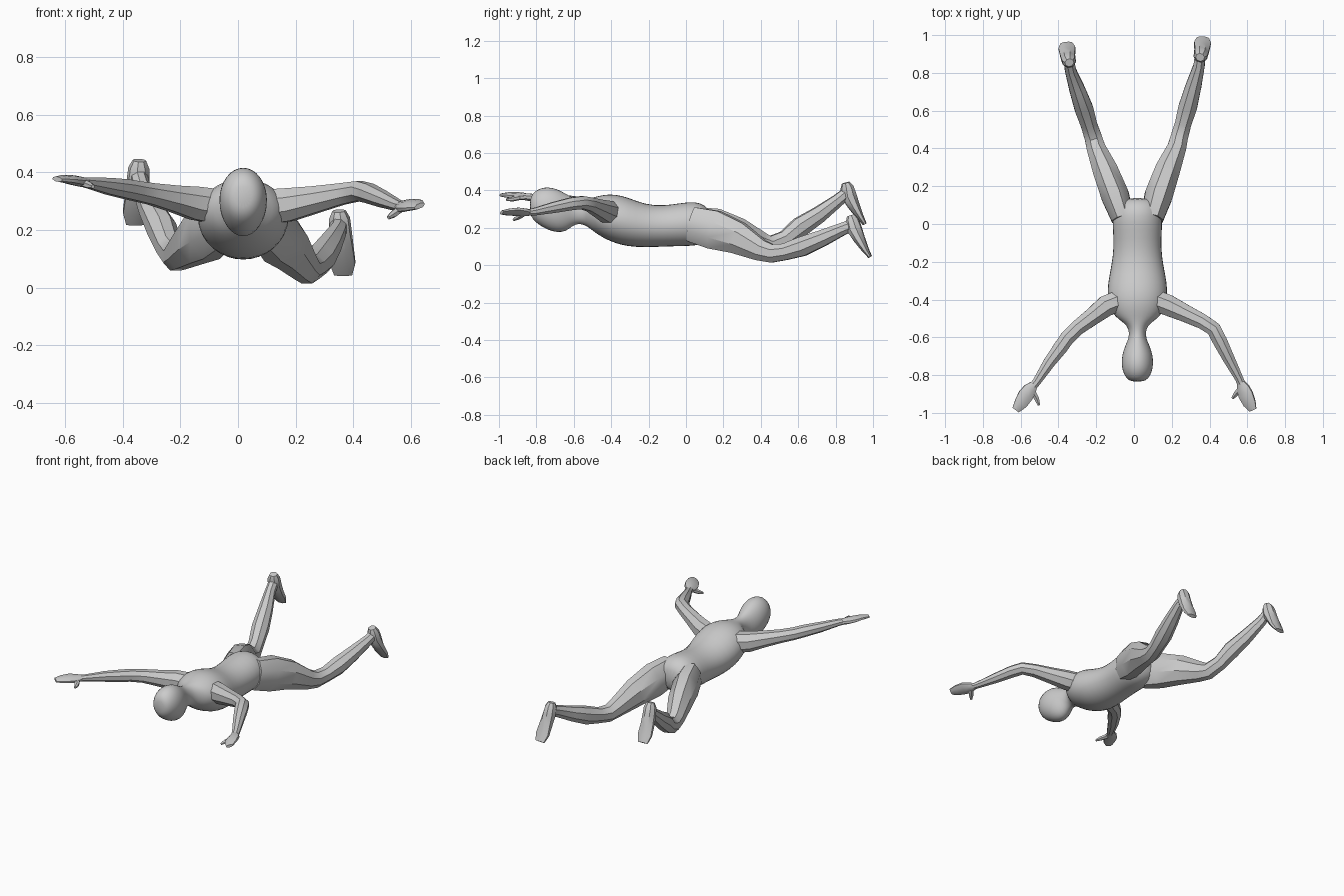
import bpy, bmesh, math
from mathutils import Vector


def loft(name, pts, radii, sides=8, tangent=None, up=(0, 0, 1), smooth=0, angle=35):
    """Skin elliptical rings placed along a path; radii are (sideways, upward)."""
    pts = [Vector(p) for p in pts]
    bm = bmesh.new()
    rings = []
    for i, (p, (ru, rv)) in enumerate(zip(pts, radii)):
        a, b = pts[max(i - 1, 0)], pts[min(i + 1, len(pts) - 1)]
        t = Vector(tangent) if tangent else (b - a).normalized()
        u = t.cross(Vector(up)).normalized()
        v = u.cross(t)
        ring = []
        for k in range(sides):
            ang = 2 * math.pi * (k + 0.5) / sides
            ring.append(bm.verts.new(p + u * ru * math.cos(ang) + v * rv * math.sin(ang)))
        rings.append(ring)
    for r, s in zip(rings, rings[1:]):
        for k in range(sides):
            j = (k + 1) % sides
            bm.faces.new((r[k], r[j], s[j], s[k]))
    bm.faces.new(rings[0])
    bm.faces.new(rings[-1])
    bmesh.ops.recalc_face_normals(bm, faces=bm.faces)
    me = bpy.data.meshes.new(name)
    bm.to_mesh(me)
    bm.free()
    ob = bpy.data.objects.new(name, me)
    bpy.context.collection.objects.link(ob)
    if smooth:
        ob.modifiers.new("smooth", 'SUBSURF').levels = smooth
        ob.modifiers["smooth"].render_levels = smooth
    bpy.ops.object.select_all(action='DESELECT')
    ob.select_set(True)
    bpy.context.view_layer.objects.active = ob
    bpy.ops.object.shade_smooth_by_angle(angle=math.radians(angle))
    return ob


# Head, neck and torso in one skin: y, lowest z, highest z, half width
body = [(-.835, .28, .35, .03), (-.82, .24, .39, .06), (-.78, .21, .414, .08),
        (-.74, .187, .421, .086), (-.69, .172, .412, .083), (-.64, .178, .382, .064),
        (-.605, .212, .362, .047), (-.57, .222, .354, .045), (-.54, .212, .356, .055),
        (-.515, .197, .36, .085), (-.49, .175, .366, .122), (-.44, .142, .38, .15),
        (-.38, .115, .383, .163), (-.31, .097, .366, .16), (-.22, .093, .327, .14),
        (-.12, .097, .32, .127), (-.03, .1, .335, .133), (.05, .1, .344, .135),
        (.1, .12, .325, .115), (.14, .16, .28, .08)]
loft("body", [(.018, y, (a + b) / 2) for y, a, b, w in body],
     [(w, (b - a) / 2) for y, a, b, w in body], 16, (0, 1, 0), smooth=1, angle=60)

# Legs
leg_radii = [(.065, .1), (.08, .112), (.072, .092), (.054, .062), (.05, .053),
             (.047, .048), (.053, .056), (.045, .047), (.032, .036), (.03, .032)]
loft("right_leg", [(.095, .03, .22), (.13, .15, .19), (.175, .28, .145), (.225, .4, .08),
                   (.24, .46, .063), (.26, .53, .072), (.285, .62, .1), (.315, .73, .145),
                   (.345, .84, .195), (.35, .9, .22)], leg_radii)
loft("left_leg", [(-.06, .03, .22), (-.1, .15, .2), (-.15, .28, .165), (-.2, .4, .12),
                  (-.215, .455, .107), (-.24, .53, .14), (-.265, .61, .205), (-.3, .71, .27),
                  (-.335, .81, .345), (-.345, .865, .39)], leg_radii)

# Feet, heel to toe
foot_radii = [(.024, .022), (.037, .036), (.04, .042), (.043, .032), (.048, .02), (.034, .011)]
for name, x, s, dy, dz in (("right_foot", .35, 1, 0, 0), ("left_foot", -.342, -1, -.028, .175)):
    path = [(0, .882, .266), (.002, .889, .24), (.005, .9, .195),
            (.01, .927, .14), (.013, .958, .085), (.015, .984, .045)]
    loft(name, [(x + s * a, y + dy, z + dz) for a, y, z in path], foot_radii)

# Arms
arm_radii = [(.06, .065), (.06, .062), (.05, .05), (.043, .04), (.042, .037),
             (.041, .036), (.034, .031), (.024, .021), (.023, .018)]
loft("right_arm", [(.1, -.4, .28), (.18, -.43, .288), (.27, -.472, .306), (.36, -.515, .325),
                   (.422, -.556, .335), (.455, -.62, .327), (.5, -.71, .308),
                   (.555, -.815, .285), (.568, -.845, .282)], arm_radii)
loft("left_arm", [(-.065, -.4, .28), (-.15, -.435, .293), (-.22, -.49, .308),
                  (-.3, -.55, .325), (-.355, -.605, .335), (-.39, -.655, .342),
                  (-.45, -.735, .352), (-.515, -.835, .363), (-.535, -.86, .366)], arm_radii)

# Hands: palm with fingers, plus a thumb
hand_radii = [(.023, .018), (.038, .019), (.044, .018), (.038, .014), (.022, .009)]
thumb_radii = [(.016, .014), (.015, .013), (.007, .007)]
for side, s, palm, thumb, up in (
        ("right", 1, [(.565, -.84, .282), (.578, -.87, .283), (.592, -.905, .286),
                      (.612, -.95, .285), (.63, -.985, .283)],
         [(.563, -.87, .272), (.54, -.9, .255), (.522, -.922, .243)], (-.45, 0, 1)),
        ("left", -1, [(-.53, -.85, .365), (-.55, -.875, .368), (-.572, -.905, .372),
                      (-.6, -.95, .376), (-.627, -.985, .376)],
         [(-.535, -.89, .362), (-.515, -.925, .354), (-.503, -.96, .35)], (.2, 0, 1))):
    loft(side + "_hand", palm, hand_radii, up=up)
    loft(side + "_thumb", thumb, thumb_radii, 6)
